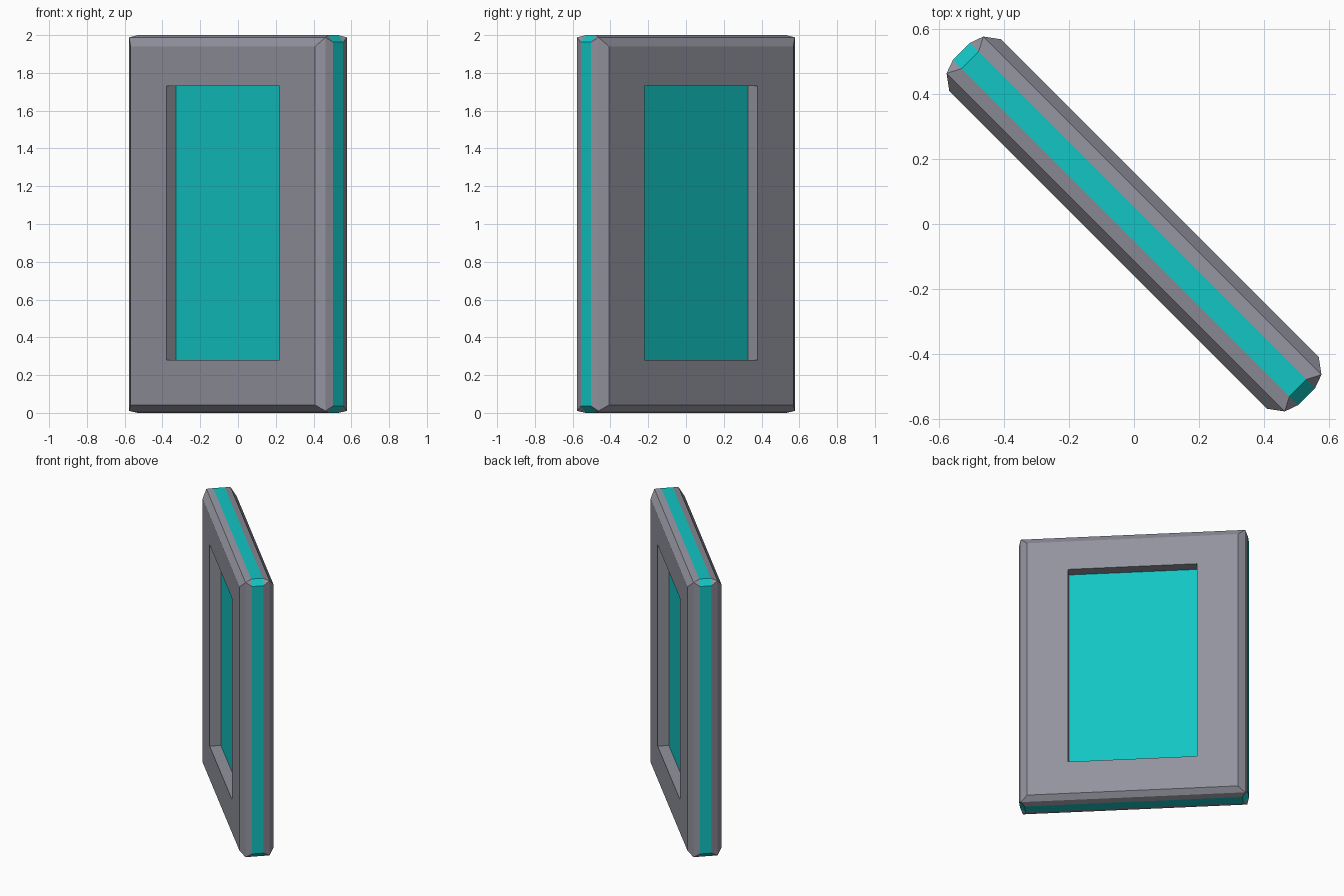
import bpy, bmesh
from math import radians
from mathutils import Matrix

if "Cube" in bpy.data.objects:
    bpy.data.objects.remove(bpy.data.objects["Cube"], do_unlink=True)


def material(name, colour):
    m = bpy.data.materials.new(name)
    m.use_nodes = True
    m.diffuse_color = colour
    m.node_tree.nodes["Principled BSDF"].inputs["Base Color"].default_value = colour
    return m


grey = material("warm grey", (0.29, 0.29, 0.345, 1))
teal = material("teal", (0.006, 0.56, 0.55, 1))
TURN = Matrix.Rotation(radians(-45), 4, "Z")


def finish(name, bm, mats):
    bmesh.ops.recalc_face_normals(bm, faces=bm.faces)
    bm.transform(TURN)
    mesh = bpy.data.meshes.new(name)
    bm.to_mesh(mesh)
    bm.free()
    for m in mats:
        mesh.materials.append(m)
    obj = bpy.data.objects.new(name, mesh)
    bpy.context.collection.objects.link(obj)
    return obj


def ring(bm, depth, half, low, high, cut):
    """Rectangle with clipped corners, standing upright at the given depth."""
    pts = [(half, low + cut), (half, high - cut), (half - cut, high), (cut - half, high),
           (-half, high - cut), (-half, low + cut), (cut - half, low), (half - cut, low)]
    return [bm.verts.new((x, depth, z)) for x, z in pts]


# Frame: window edge, face edge, bevel and rim, mirrored front to back
WINDOW = (0.424, 0.28, 1.73)
steps = [(0.113, *WINDOW, 0),
         (0.113, 0.69, 0.042, 1.94, 0),
         (0.08, 0.735, 0.01, 1.988, 0),
         (0.038, 0.75, 0, 2, 0.037)]
bm = bmesh.new()
rings = [ring(bm, -d, *rest) for d, *rest in steps]
rings += [ring(bm, d, *rest) for d, *rest in reversed(steps)]
for i, a in enumerate(rings):
    b = rings[(i + 1) % len(rings)]
    for j in range(8):
        k = (j + 1) % 8
        face = bm.faces.new((a[j], a[k], b[k], b[j]))
        face.material_index = 1 if i == 3 else 0   # teal band round the rim
bmesh.ops.remove_doubles(bm, verts=bm.verts, dist=0.0005)
finish("frame", bm, [grey, teal])

# Pane set into the window
half, low, high = WINDOW
bm = bmesh.new()
bmesh.ops.create_cube(bm, size=1, matrix=Matrix.Translation((0, 0, (low + high) / 2))
                      @ Matrix.Diagonal((2 * half + 0.02, 0.078, high - low + 0.02, 1)))
finish("window_pane", bm, [teal])
